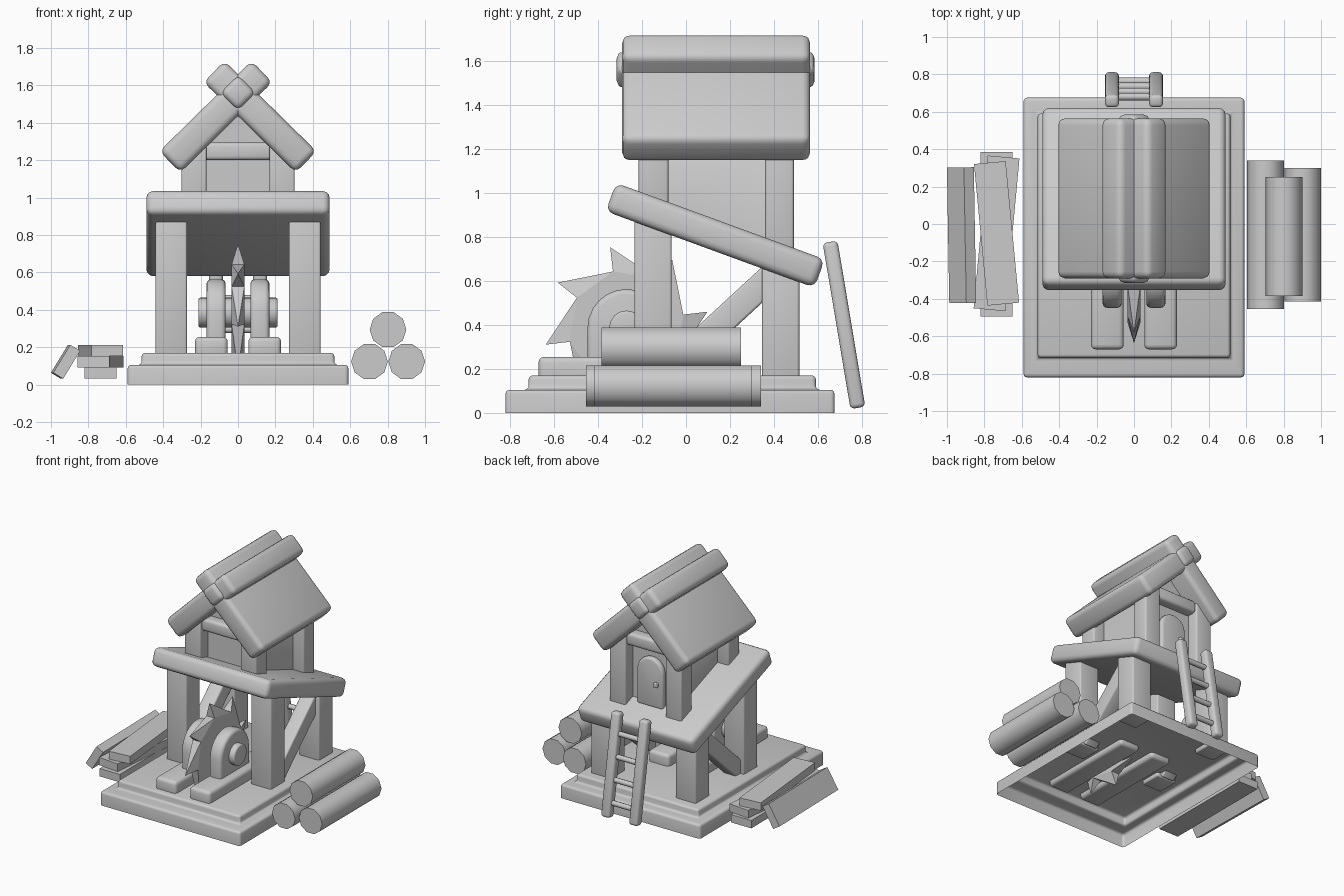
import bpy, bmesh, math
from mathutils import Matrix, Euler

if "Cube" in bpy.data.objects:
    bpy.data.objects.remove(bpy.data.objects["Cube"])

R = math.radians
mat = bpy.data.materials.new("plain grey")
mat.diffuse_color = (0.6, 0.6, 0.6, 1)
mat.use_nodes = True
mat.node_tree.nodes["Principled BSDF"].inputs["Base Color"].default_value = mat.diffuse_color


def finish(name, bm, bevel=0.0, smooth=True):
    """Bevel the sharp edges, then turn the bmesh into an object."""
    bmesh.ops.recalc_face_normals(bm, faces=bm.faces[:])
    if bevel:
        sharp = [e for e in bm.edges if len(e.link_faces) == 2 and e.calc_face_angle() > R(50)]
        bmesh.ops.bevel(bm, geom=sharp, offset=bevel, segments=3, profile=0.5,
                        affect='EDGES', clamp_overlap=True)
    me = bpy.data.meshes.new(name)
    bm.to_mesh(me)
    bm.free()
    me.materials.append(mat)
    ob = bpy.data.objects.new(name, me)
    bpy.context.collection.objects.link(ob)
    if smooth:
        bpy.ops.object.select_all(action='DESELECT')
        ob.select_set(True)
        bpy.context.view_layer.objects.active = ob
        bpy.ops.object.shade_smooth_by_angle(angle=R(50))
    return ob


def box(name, loc, size, rot=(0, 0, 0), bevel=0.0):
    bm = bmesh.new()
    bmesh.ops.create_cube(bm, size=1, matrix=Matrix.Diagonal((*size, 1)))
    ob = finish(name, bm, bevel)
    ob.matrix_world = Matrix.Translation(loc) @ Euler([R(a) for a in rot]).to_matrix().to_4x4()
    return ob


def span(name, x, y, z, bevel=0.0):
    """Upright box from (min, max) pairs."""
    return box(name, [(a + b) / 2 for a, b in (x, y, z)], [b - a for a, b in (x, y, z)], bevel=bevel)


def prism(name, pts, axis, a, b, bevel=0.0, tweak=None):
    """Extrude a profile along x (points are y, z) or along y (points are x, z)."""
    bm = bmesh.new()
    place = (lambda p, t: (t, p[0], p[1])) if axis == 'x' else (lambda p, t: (p[0], t, p[1]))
    r0, r1 = ([bm.verts.new(place(p, t)) for p in pts] for t in (a, b))
    n = len(pts)
    bm.faces.new(r0)
    bm.faces.new(r1[::-1])
    for i in range(n):
        bm.faces.new((r0[i], r0[(i + 1) % n], r1[(i + 1) % n], r1[i]))
    if tweak:
        for v in bm.verts:
            tweak(v)
    return finish(name, bm, bevel)


def arc(cx, cz, r, n, a0=0, a1=360, closed=True):
    steps = n if closed else n - 1
    return [(cx + r * math.cos(R(a0 + (a1 - a0) * i / steps)),
             cz + r * math.sin(R(a0 + (a1 - a0) * i / steps))) for i in range(n)]


# Stepped base, hollow and open underneath
bm = bmesh.new()
rings = []
for x, y0, y1, z in ((.59, -.82, .675, 0), (.59, -.82, .675, .105),
                     (.515, -.715, .59, .105), (.515, -.715, .59, .17)):
    rings.append([bm.verts.new(p) for p in ((-x, y0, z), (x, y0, z), (x, y1, z), (-x, y1, z))])
for lo, hi in zip(rings, rings[1:]):
    for i in range(4):
        bm.faces.new((lo[i], lo[(i + 1) % 4], hi[(i + 1) % 4], hi[i]))
bm.faces.new(rings[-1])
finish("stepped_base", bm, 0.018)

# Sloping platform
SLOPE = 20.1
box("platform", (0, .133, .807), (.98, 1.01, .137), (-SLOPE, 0, 0), 0.036)


def deck(y):
    return .807 - (y - .133) * math.tan(R(SLOPE))


# Lower posts, braces, house corner posts, roof slabs and ladder rails in mirrored pairs
for s, side in ((-1, "left"), (1, "right")):
    def xs(a, b):
        return tuple(sorted((s * a, s * b)))
    span(f"front_post_{side}", xs(.272, .442), (-.235, -.065), (.14, .9), .012)
    span(f"back_post_{side}", xs(.272, .442), (.345, .515), (.14, .67), .012)
    box(f"brace_{side}", (s * .357, .165, .415), (.11, .7, .12), (42.7, 0, 0), .012)
    for y0, y1, end in ((-.215, -.08, "front"), (.36, .49, "back")):
        span(f"house_{end}_post_{side}", xs(.168, .303), (y0, y1), (deck((y0 + y1) / 2), 1.3), .012)
    box(f"roof_slab_{side}", (s * .118, .137, 1.432), (.69, .855, .16), (0, s * 44.5, 0), .036)
    box(f"ladder_rail_{side}", (s * .118, .718, .4), (.074, .068, .765), (9.5, 0, 0), .02)
    # Saw stand: arched cheek on a foot
    cheek = arc(-.27, .385, .178, 13, 0, 180, False) + [(-.448, .15), (-.092, .15)]
    prism(f"saw_cheek_{side}", cheek, 'x', *xs(.066, .168), .024)
    span(f"saw_foot_{side}", xs(.055, .23), (-.67, .13), (.13, .255), .025)

# House walls with gable, the bottom following the slope of the platform
def follow(v):
    if v.co.z < 1:
        v.co.z = deck(v.co.y)


prism("house_walls", [(-.21, .8), (.21, .8), (.21, 1.25), (0, 1.48), (-.21, 1.25)],
      'y', -.12, .40, tweak=follow)
for y, end in ((-.145, "front"), (.425, "back")):
    box(f"{end}_cross_beam", (0, y, 1.247), (.36, .1, .095), bevel=.022)
box("roof_ridge", (0, .135, 1.56), (.135, .9, .135), (0, 45, 0), .032)

# Arched back door with a square knob
prism("door", arc(0, 1.025, .11, 11, 0, 180, False) + [(-.11, .76), (.11, .76)], 'y', .39, .44, .018)
box("door_knob", (-.06, .445, .945), (.03, .03, .035), bevel=.006)

# Ladder rungs
for i in range(4):
    z = .13 + .165 * i
    prism(f"ladder_rung_{i + 1}", arc(.718 - (z - .4) * .167, z, .02, 8), 'x', -.11, .11)

# Saw blade: eight hooked teeth, pinched to a point at the tips
bm = bmesh.new()
CY, CZ, N = -.27, .385, 8


def ring_vert(x, r, ang):
    return bm.verts.new((x, CY + r * math.cos(R(ang)), CZ + r * math.sin(R(ang))))


tips = [ring_vert(0, .375, 11.5 + 45 * i) for i in range(N)]
va, vb = ([ring_vert(x, .265, 13.5 + 45 * i) for i in range(N)] for x in (-.034, .034))
bm.faces.new(va)
bm.faces.new(vb)
for i in range(N):
    bm.faces.new((va[i - 1], tips[i], va[i]))
    bm.faces.new((vb[i - 1], tips[i], vb[i]))
    bm.faces.new((va[i], tips[i], vb[i]))
    bm.faces.new((va[i - 1], tips[i], vb[i - 1]))
finish("saw_blade", bm, smooth=False)
prism("saw_axle", arc(CY, CZ, .08, 16), 'x', -.212, .212, .012)

# Log pile
for i, (x, z, y0, y1) in enumerate(((.703, .123, -.455, .34), (.902, .123, -.415, .3),
                                    (.802, .294, -.385, .25))):
    prism(f"log_{i + 1}", arc(x, z, .098, 10), 'y', y0, y1)

# Stacked planks and one leaning against them
for i, (z, length, y, turn) in enumerate(((.063, .88, -.055, 0), (.122, .82, -.05, -5.3),
                                          (.182, .76, -.05, 5.4))):
    box(f"plank_{i + 1}", (-.735, y, z), (.17, length, .06), (0, 0, turn))
box("leaning_plank", (-.922, -.06, .122), (.175, .725, .062), (0, -58.7, 1))
